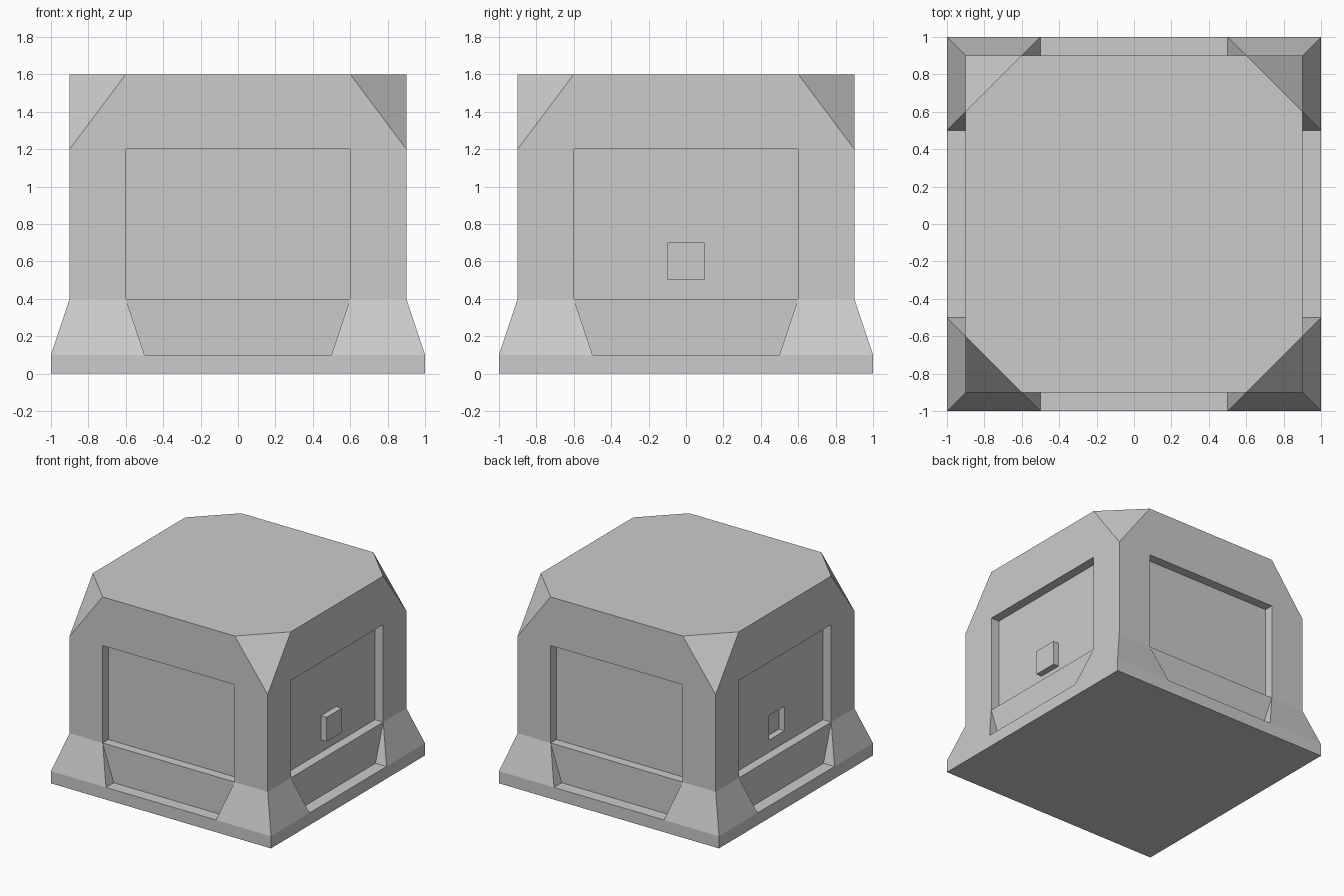
import bpy, bmesh
from math import pi
from mathutils import Matrix, Vector

if "Cube" in bpy.data.objects:
    bpy.data.objects.remove(bpy.data.objects["Cube"])

WALL, PANEL = 0.9, 0.825   # distance of wall and recessed panel from the axis
STEP = 0.05                # button height / socket depth

bm = bmesh.new()


def face(points, turn=0):
    """Add a face, turned about z by quarter turns."""
    rot = Matrix.Rotation(turn * pi / 2, 3, 'Z')
    bm.faces.new([bm.verts.new(rot @ Vector(p)) for p in points])


def flat(profile, y, turn):
    """Upright face from an (x, z) profile at depth y."""
    face([(x, y, z) for x, z in profile], turn)


def walls(profile, y0, y1, turn):
    """Walls joining an (x, z) loop at two depths."""
    for (xa, za), (xb, zb) in zip(profile, profile[1:] + profile[:1]):
        face([(xa, y0, za), (xb, y0, zb), (xb, y1, zb), (xa, y1, za)], turn)


def rect(w, z0, z1):
    return [(-w, z0), (w, z0), (w, z1), (-w, z1)]


opening = rect(0.6, 0.4, 1.2)
square = rect(0.1, 0.5, 0.7)

for turn in range(4):
    # base slab side and the strip of its top between the corner feet
    flat(rect(1, 0, 0.1), -1, turn)
    face([(-0.5, -1, 0.1), (0.5, -1, 0.1), (0.5, -WALL, 0.1), (-0.5, -WALL, 0.1)], turn)
    # lower wall between the feet
    flat([(-0.5, 0.1), (0.5, 0.1), (0.6, 0.4), (-0.6, 0.4)], -WALL, turn)
    # sloped corner feet
    for s in (-1, 1):
        face([(s, -1, 0.1), (s * 0.5, -1, 0.1), (s * 0.6, -WALL, 0.4), (s * 0.9, -WALL, 0.4)], turn)
        face([(s * 0.5, -1, 0.1), (s * 0.5, -WALL, 0.1), (s * 0.6, -WALL, 0.4)], turn)
    # wall frame around the opening
    flat([(-0.9, 0.4), (-0.6, 0.4), (-0.6, 1.2), (0.6, 1.2), (0.6, 0.4), (0.9, 0.4),
          (0.9, 1.2), (0.6, 1.6), (-0.6, 1.6), (-0.9, 1.2)], -WALL, turn)
    # recess
    walls(opening, -WALL, -PANEL, turn)
    # panel: raised button on the right, sunken socket on the left
    step = {1: -STEP, 3: STEP}.get(turn)
    if step is None:
        flat(opening, -PANEL, turn)
    else:
        for i in range(4):
            j = (i + 1) % 4
            flat([opening[i], opening[j], square[j], square[i]], -PANEL, turn)
        walls(square, -PANEL, -PANEL + step, turn)
        flat(square, -PANEL + step, turn)
    # cut top corner
    face([(0.6, -0.9, 1.6), (0.9, -0.9, 1.2), (0.9, -0.6, 1.6)], turn)

# roof and underside
face([(-0.6, -0.9, 1.6), (0.6, -0.9, 1.6), (0.9, -0.6, 1.6), (0.9, 0.6, 1.6),
      (0.6, 0.9, 1.6), (-0.6, 0.9, 1.6), (-0.9, 0.6, 1.6), (-0.9, -0.6, 1.6)])
face([(-1, -1, 0), (-1, 1, 0), (1, 1, 0), (1, -1, 0)])

bmesh.ops.remove_doubles(bm, verts=bm.verts, dist=1e-4)
bmesh.ops.recalc_face_normals(bm, faces=bm.faces)

mesh = bpy.data.meshes.new("panelled_block")
bm.to_mesh(mesh)
bm.free()
bpy.context.collection.objects.link(bpy.data.objects.new("panelled_block", mesh))
